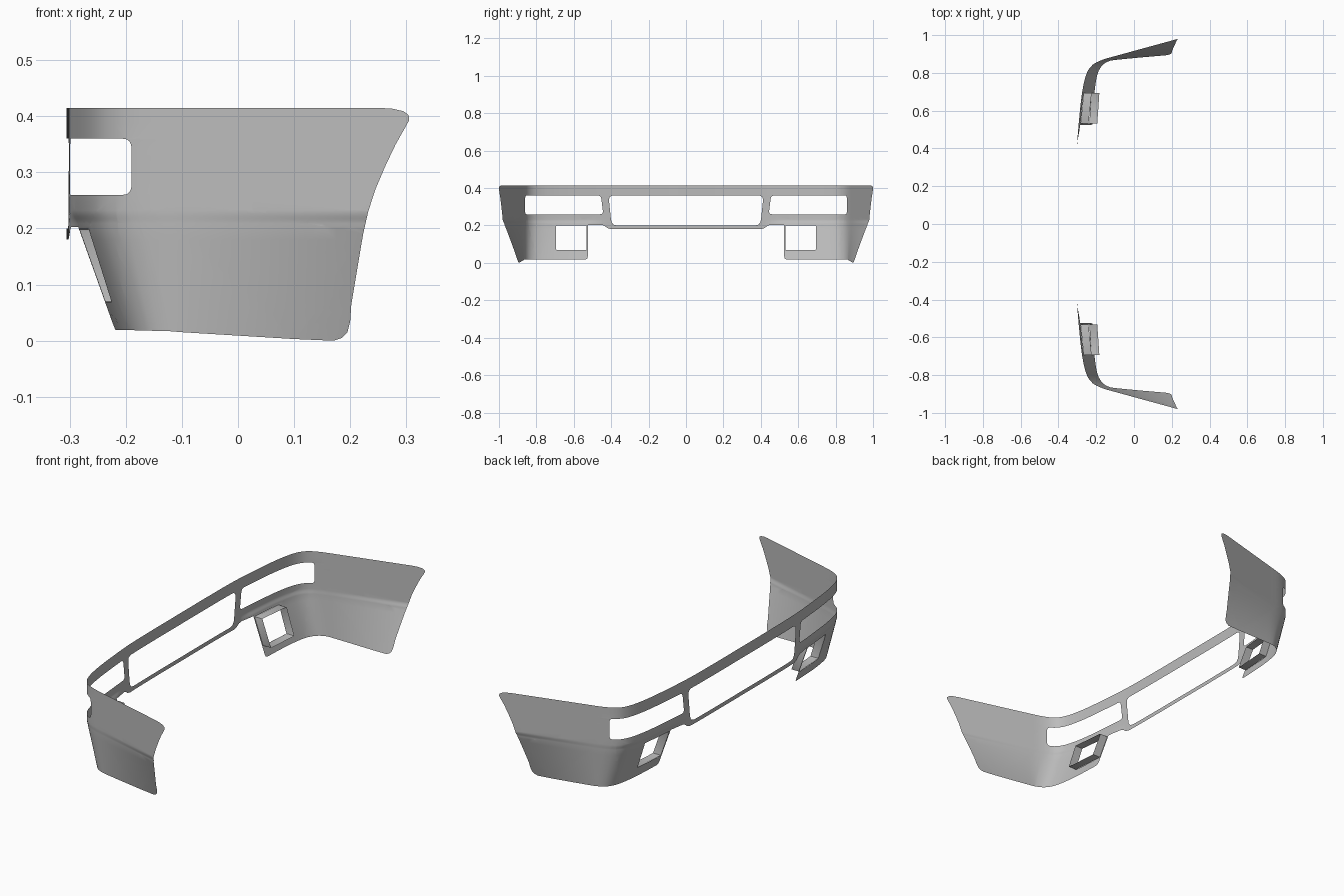
import bpy, bmesh, math
from mathutils import Vector

if "Cube" in bpy.data.objects:
    bpy.data.objects.remove(bpy.data.objects["Cube"])

grey = bpy.data.materials.new("plain_grey")
grey.diffuse_color = (0.5, 0.5, 0.5, 1)
grey.use_nodes = True
grey.node_tree.nodes["Principled BSDF"].inputs["Base Color"].default_value = grey.diffuse_color

# Plan curves (u, x, y): u follows y on the front, then x + 1.1 on the sides
UPPER = [(0, -.305, 0), (.2, -.305, .2), (.4, -.302, .4), (.55, -.291, .55), (.7, -.274, .7),
         (.8, -.252, .793), (.87, -.222, .84), (.93, -.173, .867), (1.0, -.1, .889), (1.42, .32, 1.004)]
LOWER = [(0, -.215, 0), (.2, -.215, .2), (.4, -.214, .4), (.55, -.211, .55), (.7, -.203, .7),
         (.8, -.188, .793), (.87, -.166, .837), (.93, -.138, .858), (1.0, -.1, .867), (1.42, .32, .908)]


def smooth(a, b, v):
    t = min(1, max(0, (v - a) / (b - a)))
    return t * t * (3 - 2 * t)


def sample(table, u):
    """Cubic Hermite interpolation through a plan curve."""
    i = 0
    while i < len(table) - 2 and u > table[i + 1][0]:
        i += 1
    pts = [Vector(p[1:]) for p in table]
    us = [p[0] for p in table]

    def slope(k):
        a, b = max(0, k - 1), min(len(us) - 1, k + 1)
        if k == len(us) - 2:
            a = k
        return (pts[b] - pts[a]) / (us[b] - us[a])
    h = us[i + 1] - us[i]
    t = (u - us[i]) / h
    return (pts[i] * (2*t**3 - 3*t*t + 1) + slope(i) * h * (t**3 - 2*t*t + t)
            + pts[i + 1] * (3*t*t - 2*t**3) + slope(i + 1) * h * (t**3 - t*t))


def shell(u, z):
    """Point on the skin: upright upper band, small step, tucked-in lower part."""
    t = .10 * smooth(.232, .204, z) if z > .204 else .10 + .9 * (.204 - z) / .204
    t *= smooth(.41, .53, u)
    p = sample(UPPER, u).lerp(sample(LOWER, u), t)
    return Vector((p.x, p.y, z))


def rounded(pts, r, n=4):
    """Round every corner of a closed polygon."""
    out = []
    for i, p in enumerate(pts):
        p = Vector(p)
        a = p + (Vector(pts[i - 1]) - p).normalized() * r
        b = p + (Vector(pts[(i + 1) % len(pts)]) - p).normalized() * r
        for k in range(n + 1):
            t = k / n
            out.append(tuple(a * (1-t)**2 + p * 2*t*(1-t) + b * t*t))
    return out


def finish(name, bm):
    me = bpy.data.meshes.new(name)
    bm.to_mesh(me)
    bm.free()
    ob = bpy.data.objects.new(name, me)
    bpy.context.collection.objects.link(ob)
    me.materials.append(grey)
    bpy.ops.object.select_all(action='DESELECT')
    ob.select_set(True)
    bpy.context.view_layer.objects.active = ob
    bpy.ops.object.shade_smooth_by_angle(angle=math.radians(35))
    m = ob.modifiers.new("mirror", 'MIRROR')
    m.use_axis = (False, True, False)
    m.merge_threshold = .0005
    return ob


# Half outline of the unrolled skin (u, z), including the centre grille opening
rear = [(.25, .415), (.275, .4135), (.295, .409), (.304, .402), (.305, .393), (.298, .38), (.281, .35),
        (.262, .31), (.245, .27), (.232, .23), (.223, .19), (.212, .125), (.202, .065), (.2, .035),
        (.195, .015), (.185, .005), (.17, 0), (.1, .003), (-.13, .017)]
outline = [(0, .415)] + [(x + 1.1, z) for x, z in rear] + [
    (.8, .019), (.535, .019), (.527, .024), (.525, .035), (.525, .203), (.45, .203), (.435, .198),
    (.42, .186), (.4, .18), (0, .18), (0, .2), (.37, .2), (.388, .205), (.398, .217), (.402, .24),
    (.412, .335), (.409, .352), (.395, .36), (0, .36)]
lamp_slot = rounded([(.442, .26), (.912, .26), (.912, .36), (.455, .36)], .018)
fog_hole = rounded([(.531, .069), (.694, .069), (.694, .199), (.531, .199)], .004, 2)

# Bumper skin: fill flat, slice into a grid, then bend into shape
bm = bmesh.new()
edges = []
for loop in (outline, lamp_slot, fog_hole):
    vs = [bm.verts.new((u, z, 0)) for u, z in loop]
    edges += [bm.edges.new((vs[i - 1], vs[i])) for i in range(len(vs))]
bmesh.ops.triangle_fill(bm, use_beauty=True, edges=edges, normal=(0, 0, 1))


def cut(co, no):
    bmesh.ops.bisect_plane(bm, geom=bm.verts[:] + bm.edges[:] + bm.faces[:], dist=1e-5,
                           plane_co=co, plane_no=no)


for i in range(1, 56):
    cut((i * .025, 0, 0), (1, 0, 0))
for z in [.03 * k for k in range(1, 7)] + [.204, .209, .214, .218, .222, .227, .232, .26, .3, .33, .36, .39]:
    cut((0, z, 0), (0, 1, 0))
bm.normal_update()
bmesh.ops.reverse_faces(bm, faces=[f for f in bm.faces if f.normal.z > 0])
for v in bm.verts:
    v.co = shell(v.co.x, v.co.y)
finish("bumper_skin", bm)

# Fog lamp surrounds: walls running back from the lower openings
bm = bmesh.new()
front = [bm.verts.new(shell(u, z)) for u, z in fog_hole]
back = [bm.verts.new(v.co + Vector((.042, 0, 0))) for v in front]
for i in range(len(front)):
    bm.faces.new((front[i - 1], front[i], back[i], back[i - 1]))
finish("fog_lamp_surround", bm)
